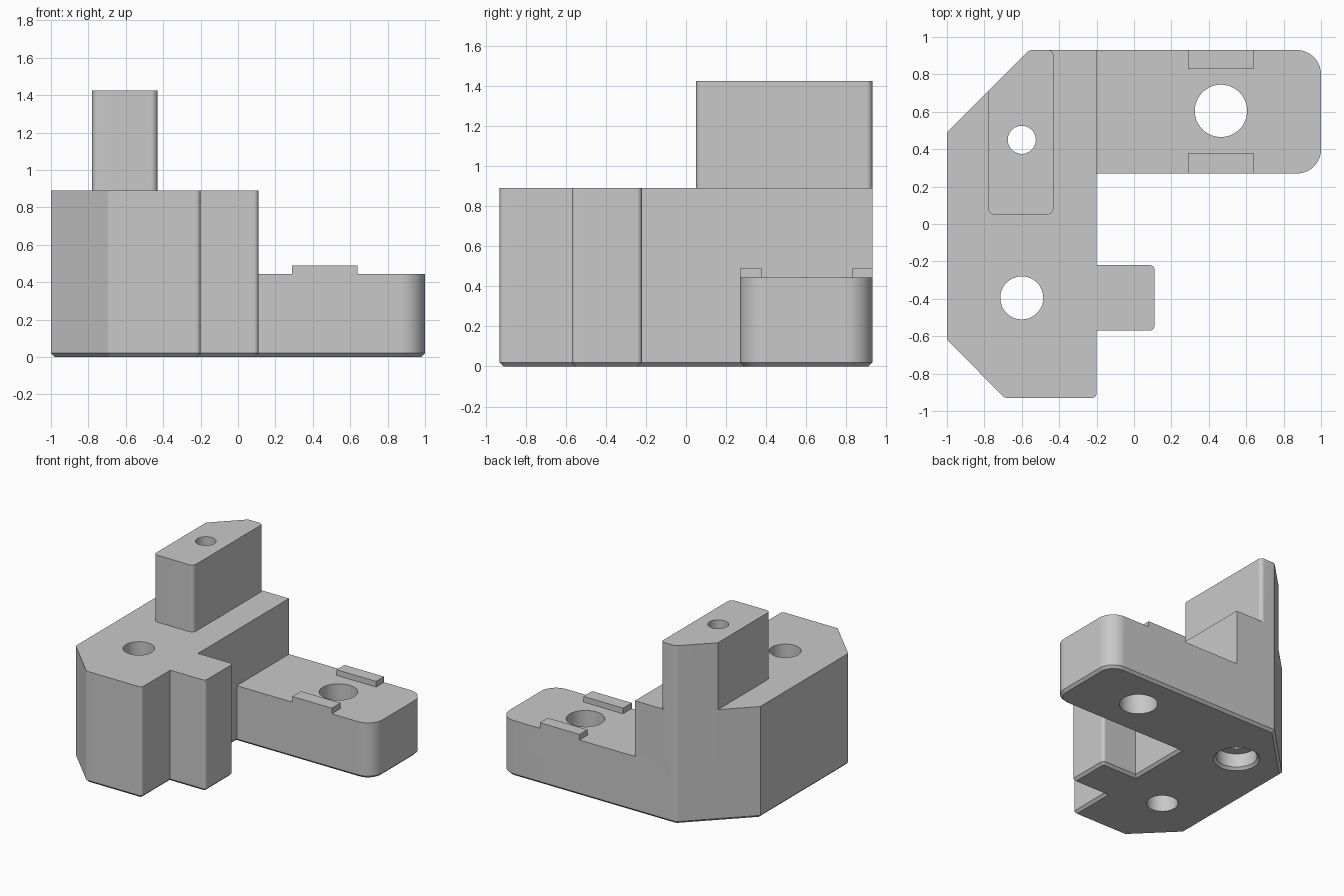
import bpy
import bmesh
import math
from mathutils import Matrix, Vector

cube = bpy.data.objects.get("Cube")
if cube:
    bpy.data.objects.remove(cube, do_unlink=True)

grey = bpy.data.materials.new("plain grey")
grey.use_nodes = True
grey.diffuse_color = (0.584, 0.584, 0.584, 1)
grey.node_tree.nodes["Principled BSDF"].inputs["Base Color"].default_value = grey.diffuse_color


def rounded(points):
    """Counter-clockwise outline from (x, y) or convex (x, y, radius) corners."""
    out = []
    for i, p in enumerate(points):
        c = Vector(p[:2])
        if len(p) == 2:
            out.append(c)
            continue
        a = (Vector(points[i - 1][:2]) - c).normalized()
        b = (Vector(points[(i + 1) % len(points)][:2]) - c).normalized()
        half = math.acos(a.dot(b)) / 2
        r = p[2]
        centre = c + (a + b).normalized() * (r / math.sin(half))
        start = c + a * (r / math.tan(half)) - centre
        steps = 12 if r > 0.1 else 4
        for k in range(steps + 1):
            turn = (math.pi - 2 * half) * k / steps
            out.append(centre + Vector((start.x * math.cos(turn) - start.y * math.sin(turn),
                                        start.x * math.sin(turn) + start.y * math.cos(turn))))
    return out


def add_object(name, bm):
    bmesh.ops.recalc_face_normals(bm, faces=bm.faces)
    mesh = bpy.data.meshes.new(name)
    bm.to_mesh(mesh)
    bm.free()
    mesh.materials.append(grey)
    ob = bpy.data.objects.new(name, mesh)
    bpy.context.collection.objects.link(ob)
    return ob


def loft(name, loops):
    """Closed solid through matching loops of 3D points, bottom to top."""
    bm = bmesh.new()
    rings = [[bm.verts.new(p) for p in loop] for loop in loops]
    n = len(rings[0])
    for lo, hi in zip(rings, rings[1:]):
        for k in range(n):
            j = (k + 1) % n
            bm.faces.new((lo[k], lo[j], hi[j], hi[k]))
    bm.faces.new(rings[0][::-1])
    bm.faces.new(rings[-1])
    return add_object(name, bm)


def inset(outline, d):
    """Move every edge of a counter-clockwise outline inwards by d."""
    out = []
    for i, p in enumerate(outline):
        u = (p - outline[i - 1]).normalized()
        v = (outline[(i + 1) % len(outline)] - p).normalized()
        normals = Vector((-u.y, u.x)) + Vector((-v.y, v.x))
        out.append(p + normals * (d / (1 + u.dot(v))))
    return out


def level(outline, z):
    return [(p.x, p.y, z) for p in outline]


def prism(name, outline, z0, z1):
    return loft(name, [level(outline, z0), level(outline, z1)])


def round_cutter(x, y, rings):
    """Round cutter from (radius, z) rings, bottom to top."""
    steps = [math.tau * k / 48 for k in range(48)]
    return loft("hole_cutter", [[(x + r * math.cos(t), y + r * math.sin(t), z) for t in steps]
                                for r, z in rings])


def combine(target, other, operation):
    mod = target.modifiers.new(operation.title(), 'BOOLEAN')
    mod.operation = operation
    mod.solver = 'EXACT'
    mod.object = other
    bpy.context.view_layer.objects.active = target
    bpy.ops.object.modifier_apply(modifier=mod.name)
    bpy.data.objects.remove(other, do_unlink=True)


# Outline shared by base and tower: clipped left side plus front tab
front = [(-1, 0.49), (-1, -0.62), (-0.69, -0.93, 0.03), (-0.2, -0.93, 0.025),
         (-0.2, -0.57), (0.11, -0.57, 0.025), (0.11, -0.22, 0.025), (-0.2, -0.22)]
back_corner = (-0.56, 0.93, 0.04)
arm = [(-0.2, 0.27), (1, 0.27, 0.13), (1, 0.93, 0.13)]

# Base with a chamfered foot, then the tower and the post above it
CHAMFER, ARM_TOP, TOWER_TOP, POST_TOP = 0.02, 0.445, 0.89, 1.425
base = rounded(front + arm + [back_corner])
bracket = loft("bracket_body", [level(inset(base, CHAMFER), 0), level(base, CHAMFER),
                                level(base, ARM_TOP)])
tower = prism("tower", rounded(front + [(-0.2, 0.93), back_corner]), ARM_TOP, TOWER_TOP)
post = prism("post", rounded([(-0.78, 0.71), (-0.78, 0.05, 0.035), (-0.43, 0.05, 0.035),
                              (-0.43, 0.93, 0.03), back_corner]), TOWER_TOP, POST_TOP)
parts = [tower, post]

# Locating lips along both sides of the arm
for y0, y1 in ((0.27, 0.38), (0.83, 0.93)):
    parts.append(prism("lip", rounded([(0.29, y0), (0.64, y0), (0.64, y1), (0.29, y1)]),
                       ARM_TOP, 0.49))
for part in parts:
    combine(bracket, part, 'UNION')

# Through holes, the post hole with a chamfered counterbore underneath
holes = [
    (0.465, 0.605, [(0.14, -0.1), (0.14, 0.7)]),
    (-0.6, -0.395, [(0.115, -0.1), (0.115, 1.1)]),
    (-0.6, 0.45, [(0.19, -0.02), (0.15, 0.02), (0.15, 0.13), (0.075, 0.13), (0.075, 1.6)]),
]
for x, y, rings in holes:
    combine(bracket, round_cutter(x, y, rings), 'DIFFERENCE')

# Clean flat faces and keep edges crisp
bm = bmesh.new()
bm.from_mesh(bracket.data)
bmesh.ops.remove_doubles(bm, verts=bm.verts, dist=1e-4)
bmesh.ops.dissolve_limit(bm, angle_limit=math.radians(0.5), verts=bm.verts, edges=bm.edges)
bmesh.ops.triangulate(bm, faces=[f for f in bm.faces if len(f.verts) > 4])
bm.to_mesh(bracket.data)
bm.free()
bpy.ops.object.select_all(action='DESELECT')
bracket.select_set(True)
bpy.context.view_layer.objects.active = bracket
bpy.ops.object.shade_smooth_by_angle(angle=math.radians(28))
weighted = bracket.modifiers.new("Weighted Normals", 'WEIGHTED_NORMAL')
weighted.keep_sharp = True
